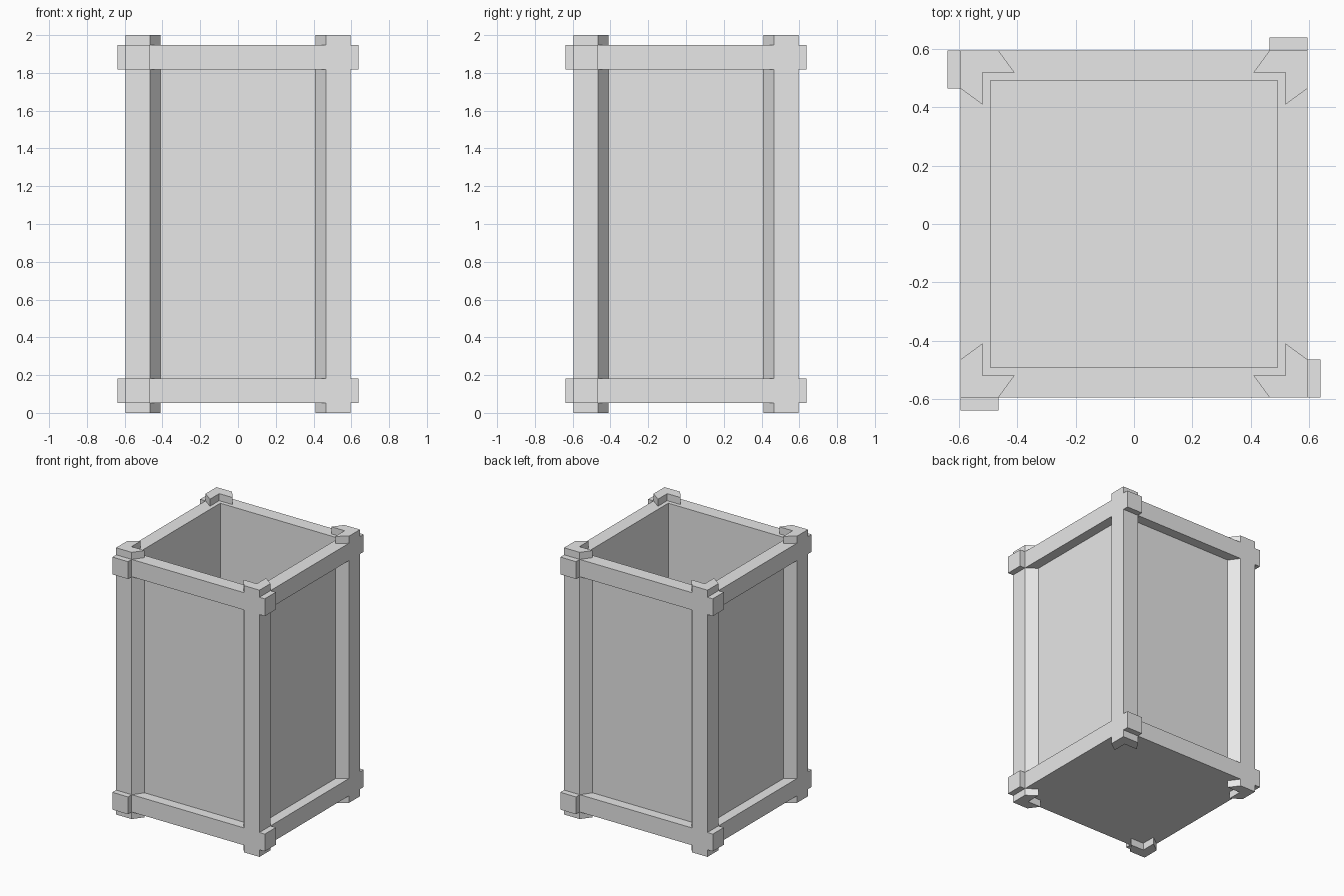
import bpy, bmesh, math
from mathutils import Matrix, Vector

if "Cube" in bpy.data.objects:
    bpy.data.objects.remove(bpy.data.objects["Cube"], do_unlink=True)

grey = bpy.data.materials.new("light grey")
grey.use_nodes = True
grey.diffuse_color = (0.8, 0.8, 0.8, 1)
grey.node_tree.nodes["Principled BSDF"].inputs["Base Color"].default_value = (0.8, 0.8, 0.8, 1)

POST, SHELL, INNER = 0.595, 0.52, 0.479   # half widths: posts, shell outside, shell inside
CUT_OUT, CUT_IN = 0.465, 0.41             # post edges at its outer and inner face
TAB = 0.639                               # reach of the rail ends past the posts
LOW, HIGH, RAIL = 0.053, 1.947, 0.13      # shell bottom, shell top, rail height


def add_object(name, bm):
    bmesh.ops.recalc_face_normals(bm, faces=bm.faces)
    mesh = bpy.data.meshes.new(name)
    bm.to_mesh(mesh)
    bm.free()
    mesh.materials.append(grey)
    obj = bpy.data.objects.new(name, mesh)
    bpy.context.collection.objects.link(obj)
    return obj


def prism(name, profile, z0, z1, turn):
    """Extrude a plan profile from z0 to z1, turned about the z axis."""
    bm = bmesh.new()
    face = bm.faces.new([bm.verts.new((x, y, z0)) for x, y in profile])
    top = bmesh.ops.extrude_face_region(bm, geom=[face])["geom"]
    verts = [v for v in top if isinstance(v, bmesh.types.BMVert)]
    bmesh.ops.translate(bm, verts=verts, vec=(0, 0, z1 - z0))
    bmesh.ops.rotate(bm, verts=bm.verts, cent=(0, 0, 0), matrix=Matrix.Rotation(turn, 3, "Z"))
    return add_object(name, bm)


# Open-topped shell with a floor
bm = bmesh.new()
bmesh.ops.create_cube(bm, size=1)
bmesh.ops.scale(bm, verts=bm.verts, vec=(2 * SHELL, 2 * SHELL, HIGH - LOW))
bmesh.ops.translate(bm, verts=bm.verts, vec=(0, 0, (HIGH + LOW) / 2))
top = max(bm.faces, key=lambda f: f.calc_center_median().z)
bmesh.ops.inset_region(bm, faces=[top], thickness=SHELL - INNER)
well = bmesh.ops.extrude_discrete_faces(bm, faces=[top])["faces"][0]
bmesh.ops.translate(bm, verts=well.verts, vec=(0, 0, LOW + 0.04 - HIGH))
add_object("shell", bm)

# Plan profiles for the front-left side; turned for the other three
post = [(-POST, -POST), (-CUT_OUT, -POST), (-CUT_IN, -SHELL),
        (-SHELL, -SHELL), (-SHELL, -CUT_IN), (-POST, -CUT_OUT)]
rail = [(-CUT_OUT, -POST), (CUT_OUT, -POST), (CUT_IN, -SHELL), (-CUT_IN, -SHELL)]
tab = [(-POST, -TAB), (-CUT_OUT, -TAB), (-CUT_OUT, -POST), (-POST, -POST)]

for i, side in enumerate(("front", "left", "back", "right")):
    turn = i * math.pi / 2
    prism(side + "_corner_post", post, 0, 2, turn)
    for level, z in (("lower", LOW), ("upper", HIGH - RAIL)):
        prism(f"{side}_{level}_rail", rail, z, z + RAIL, turn)
        prism(f"{side}_{level}_rail_end", tab, z, z + RAIL, turn)
